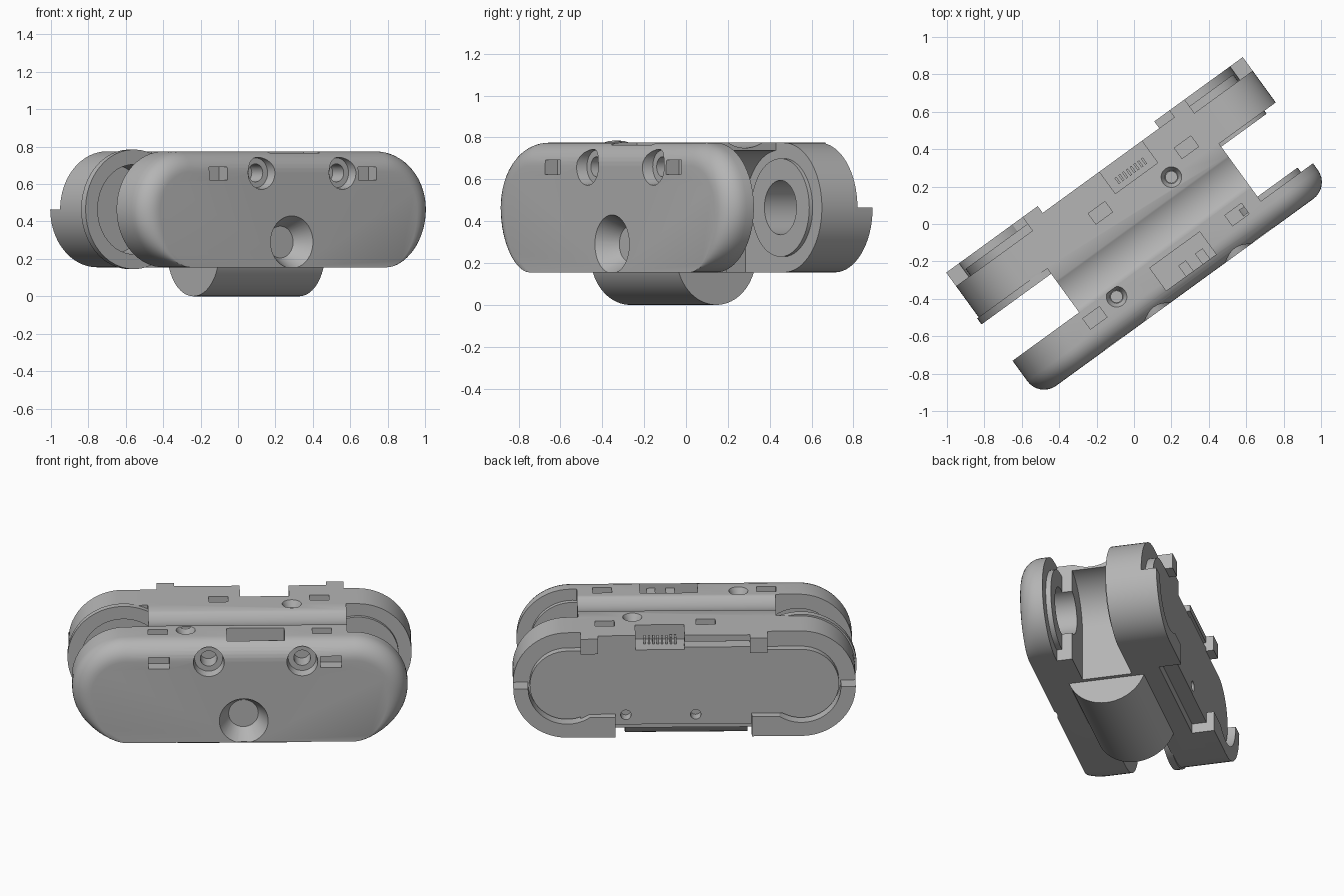
import bpy, bmesh, math
from mathutils import Matrix, Vector

if "Cube" in bpy.data.objects:
    bpy.data.objects.remove(bpy.data.objects["Cube"])

YAW = math.radians(36)
MID, R = 0.465, 0.31          # height of the end centres, end radius
BOTTOM, TOP = MID - R, MID + R

grey = bpy.data.materials.new("plain grey")
grey.use_nodes = True
grey.diffuse_color = (0.46, 0.46, 0.46, 1)
grey.node_tree.nodes["Principled BSDF"].inputs["Base Color"].default_value = (0.46, 0.46, 0.46, 1)


def finish(name, bm):
    bmesh.ops.recalc_face_normals(bm, faces=bm.faces)
    mesh = bpy.data.meshes.new(name)
    bm.to_mesh(mesh)
    bm.free()
    mesh.materials.append(grey)
    obj = bpy.data.objects.new(name, mesh)
    bpy.context.collection.objects.link(obj)
    return obj


def box(name, u, v, z):
    bm = bmesh.new()
    bmesh.ops.create_cube(bm, size=1)
    for p in bm.verts:
        p.co = Vector([(a + b) / 2 + c * (b - a) for c, (a, b) in zip(p.co, (u, v, z))])
    return finish(name, bm)


def rod(name, start, end, r1, r2=None, sides=48):
    """Cylinder or cone between two points."""
    a, b = Vector(start), Vector(end)
    bm = bmesh.new()
    turn = (b - a).to_track_quat('Z', 'Y').to_matrix().to_4x4()
    bmesh.ops.create_cone(bm, cap_ends=True, segments=sides, radius1=r1,
                          radius2=r1 if r2 is None else r2, depth=(b - a).length,
                          matrix=Matrix.Translation((a + b) / 2) @ turn)
    return finish(name, bm)


def capsule(name, left, right, layers, steps=32):
    """Round-ended slab, lofted through (depth, radius) layers; the underside stays level."""
    bm = bmesh.new()
    rings = []
    for v, r in layers:
        ring = []
        for centre, start in ((right, -90), (left, 90)):
            for i in range(steps + 1):
                t = math.radians(start + 180 * i / steps)
                rise = r if math.sin(t) > 0 else R
                ring.append(bm.verts.new((centre + r * math.cos(t), v, MID + rise * math.sin(t))))
        rings.append(ring)
    for a, b in zip(rings, rings[1:]):
        for i in range(len(a)):
            j = (i + 1) % len(a)
            bm.faces.new((a[i], a[j], b[j], b[i]))
    bm.faces.new(rings[0])
    bm.faces.new(rings[-1])
    return finish(name, bm)


def combine(obj, tools, how='DIFFERENCE'):
    for tool in tools:
        m = obj.modifiers.new(tool.name, 'BOOLEAN')
        m.operation, m.solver, m.object = how, 'EXACT', tool
    bpy.context.view_layer.update()
    dg = bpy.context.evaluated_depsgraph_get()
    mesh = bpy.data.meshes.new_from_object(obj.evaluated_get(dg))
    obj.modifiers.clear()
    obj.data = mesh
    for tool in tools:
        bpy.data.objects.remove(tool)
    return obj


def ring(name, u, v0, v1, outer, inner):
    body = rod(name, (u, v0, MID), (u, v1, MID), outer)
    return combine(body, [rod("bore", (u, v0 - 0.1, MID), (u, v1 + 0.1, MID), inner)])


def top_screw(u, v):
    return [rod("sink", (u, v, TOP - 0.04), (u, v, TOP + 0.01), 0.035, 0.06),
            rod("hole", (u, v, TOP - 0.2), (u, v, TOP - 0.03), 0.03)]


def top_pocket(u, v):
    return [box("pocket", (u - 0.055, u + 0.055), (v - 0.035, v + 0.035), (TOP - 0.12, TOP + 0.1))]


# Front plate: rounded front rim that fades out towards the level underside
FRONT, FILLET = -0.455, 0.11
layers = []
for i in range(9):
    t = math.radians(90 * i / 8)
    layers.append((FRONT + FILLET * (1 - math.sin(t)), R - FILLET * (1 - math.cos(t))))
front = capsule("front_plate", -0.645, 0.655, [(-0.21, R)] + layers)
cuts = [box("step", (0.62, 1.2), (-0.3, 0), (0, 1)),
        rod("wheel_well", (-0.645, -0.3, MID), (-0.645, -0.1, MID), 0.22),
        rod("wheel_well", (0.645, -0.37, MID), (0.645, -0.1, MID), 0.14),
        rod("lens_cone", (0.025, FRONT - 0.01, 0.29), (0.025, -0.35, 0.29), 0.145, 0.085),
        box("plug_notch", (-0.07, 0.26), (-0.39, -0.24), (TOP - 0.09, 1))]
for u in (-0.175, 0.36):
    cuts += [rod("sink", (u, FRONT - 0.01, 0.66), (u, -0.4, 0.66), 0.09, 0.08),
             rod("hole", (u, -0.41, 0.66), (u, -0.3, 0.66), 0.048)]
for u in (-0.46, 0.525):
    cuts += [box("window", (u - 0.06, u + 0.06), (-0.6, -0.38), (0.622, 0.692))]
for u in (-0.464, 0.475):
    cuts += top_pocket(u, -0.283)
cuts += top_screw(-0.304, -0.26)
combine(front, cuts)
box("plug_contact", (0.06, 0.11), (-0.39, -0.32), (TOP - 0.1, TOP - 0.04))
box("plug_contact", (0.17, 0.22), (-0.39, -0.32), (TOP - 0.1, TOP - 0.04))

# Core block: shallow trough on top, wheel wells open downwards at both ends
LEFT, RIGHT = -0.655, 0.685
core = box("core_block", (-0.515, 0.62), (-0.215, 0.085), (BOTTOM, TOP))
combine(core, [rod("trough", (-1, -0.1, TOP + 0.187), (1, -0.1, TOP + 0.187), 0.212, sides=128),
               rod("well", (LEFT, -1, MID), (LEFT, 1, MID), 0.275),
               rod("well", (0.65, -1, MID), (0.65, 1, MID), 0.275),
               box("well_mouth", (-1, LEFT + 0.275), (-1, 1), (0, MID)),
               box("well_mouth", (0.375, 1), (-1, 1), (0, MID))]
        + top_screw(0.309, 0.085))

# Back plate
back = capsule("back_plate", LEFT, RIGHT, [(0.08, R), (0.29, R)])
combine(back, [box("panel", (-0.46, 0.61), (0.2, 0.335), (BOTTOM, TOP)),
               rod("disc", (LEFT, 0.2, MID), (LEFT, 0.335, MID), 0.215),
               rod("disc", (RIGHT, 0.2, MID), (RIGHT, 0.335, MID), 0.215),
               box("bridge", (LEFT, RIGHT), (0.2, 0.335), (0.28, MID + 0.215))], 'UNION')
cuts = [box("lower_notch", (-0.37, 0.41), (0.25, 0.5), (0, 0.215)),
        box("socket_notch", (0.015, 0.295), (0.19, 0.5), (TOP - 0.09, 1)),
        box("slot", (-0.36, 0.015), (0.26, 0.5), (0.7, 0.735)),
        rod("wheel_well", (LEFT, 0, MID), (LEFT, 0.25, MID), 0.24),
        rod("wheel_well", (RIGHT, 0, MID), (RIGHT, 0.25, MID), 0.13)]
for u in (-0.05, 0.35):
    cuts += [rod("pin_hole", (u, 0.27, 0.275), (u, 0.5, 0.275), 0.03)]
cuts += top_pocket(-0.11, 0.154) + top_pocket(0.468, 0.167) + top_screw(0.309, 0.085)
combine(back, cuts)

# Lower rim on the back, open around the panel
rim = capsule("lower_rim", LEFT, RIGHT, [(0.28, R), (0.38, R)])
combine(rim, [box("upper_half", (-2, 2), (0, 1), (MID, 2)),
              box("middle_gap", (-0.37, 0.41), (0, 1), (0, 1)),
              box("panel_gap", (LEFT, RIGHT), (0, 1), (0.28, 1)),
              rod("disc_gap", (LEFT, 0, MID), (LEFT, 1, MID), 0.225),
              rod("disc_gap", (RIGHT, 0, MID), (RIGHT, 1, MID), 0.225)])

# Clips and socket teeth
for u in (-0.41, 0.56):
    box("top_clip", (u - 0.05, u + 0.05), (0.3, 0.38), (0.68, TOP))
for i in range(8):
    u = 0.06 + i * 0.025
    box("socket_tooth", (u, u + 0.012), (0.22, 0.26), (TOP - 0.1, TOP - 0.05))

# Wheel rings on the inner faces
ring("back_right_ring", RIGHT, 0.06, 0.1, 0.235, 0.13)
ring("back_left_ring", LEFT, 0.045, 0.085, 0.32, 0.24)
ring("front_ring", 0.645, -0.31, -0.27, 0.24, 0.14)

# Rounded belly under the core
belly = rod("belly", (-0.35, -0.075, 0.235), (0.35, -0.075, 0.235), 0.235, sides=96)
combine(belly, [box("above", (-1, 1), (-1, 1), (BOTTOM + 0.01, 1))])

# Turn everything and smooth the curved faces
for obj in bpy.context.collection.objects:
    if obj.type == 'MESH' and obj.data.materials and obj.data.materials[0] == grey:
        obj.data.transform(Matrix.Rotation(YAW, 4, 'Z'))
        bpy.ops.object.select_all(action='DESELECT')
        obj.select_set(True)
        bpy.context.view_layer.objects.active = obj
        bpy.ops.object.shade_smooth_by_angle(angle=math.radians(30))
